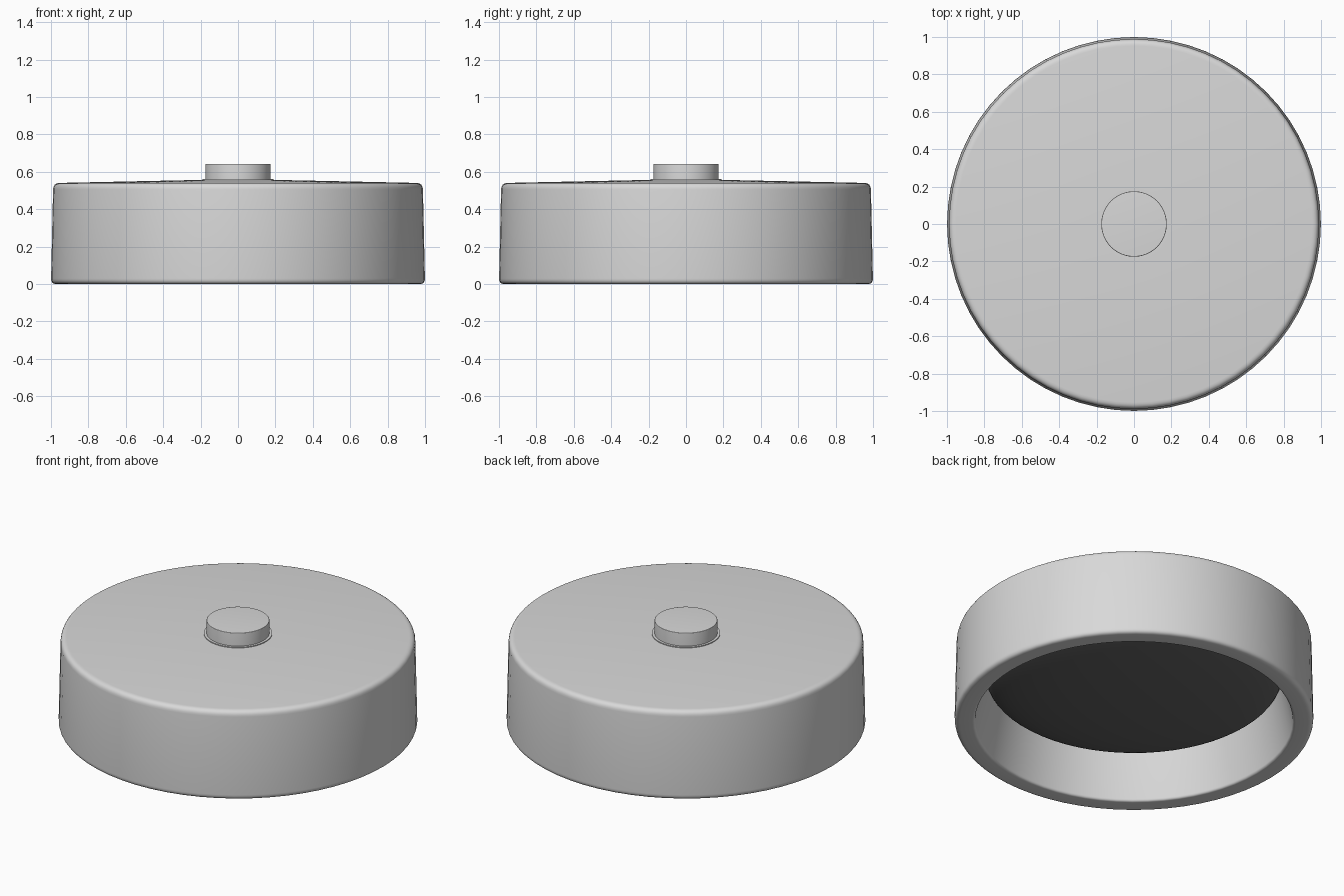
import bpy
import bmesh
import math
from mathutils import Vector

SEGMENTS = 64

cube = bpy.data.objects.get("Cube")
if cube:
    bpy.data.objects.remove(cube, do_unlink=True)


def make_material(name, value):
    mat = bpy.data.materials.new(name)
    mat.use_nodes = True
    colour = (value, value, value, 1)
    mat.diffuse_color = colour
    mat.node_tree.nodes["Principled BSDF"].inputs["Base Color"].default_value = colour
    return mat


def rounded(points, steps=6):
    """Round each profile corner (r, z, size) with a short curve."""
    out = []
    for i, (r, z, size) in enumerate(points):
        p = Vector((r, z))
        if size == 0:
            out.append(p)
            continue
        before = Vector(points[i - 1][:2])
        after = Vector(points[i + 1][:2])
        a = p + (before - p).normalized() * size
        b = p + (after - p).normalized() * size
        for k in range(steps + 1):
            t = k / steps
            out.append(a * (1 - t) ** 2 + p * 2 * t * (1 - t) + b * t * t)
    return out


def lathe(name, points, mat):
    """Spin a profile, listed from bottom to top outside, around z."""
    bm = bmesh.new()
    verts = [bm.verts.new((p.x, 0, p.y)) for p in rounded(points)]
    edges = [bm.edges.new(pair) for pair in zip(verts, verts[1:])]
    bmesh.ops.spin(bm, geom=verts + edges, axis=(0, 0, 1), cent=(0, 0, 0),
                   angle=math.tau, steps=SEGMENTS, use_duplicate=False)
    bmesh.ops.remove_doubles(bm, verts=bm.verts[:], dist=0.0001)
    bmesh.ops.recalc_face_normals(bm, faces=bm.faces[:])
    mesh = bpy.data.meshes.new(name)
    bm.to_mesh(mesh)
    bm.free()
    mesh.materials.append(mat)
    obj = bpy.data.objects.new(name, mesh)
    bpy.context.collection.objects.link(obj)
    bpy.ops.object.select_all(action="DESELECT")
    obj.select_set(True)
    bpy.context.view_layer.objects.active = obj
    bpy.ops.object.shade_smooth_by_angle(angle=math.radians(30))


grey = make_material("light grey", 0.69)
dark = make_material("dark grey", 0.125)

# Hollow drum: inner ceiling, tapered inner wall, rim, outer wall, sloped top
lathe("drum_body", [
    (0, 0.3, 0), (0.826, 0.3, 0), (0.887, 0, 0.015), (1.0, 0, 0.03),
    (0.988, 0.54, 0.035), (0.19, 0.557, 0), (0, 0.557, 0)], grey)

# Central knob standing on a thin collar
lathe("top_knob", [
    (0, 0.55, 0), (0.19, 0.55, 0), (0.19, 0.562, 0), (0.175, 0.562, 0),
    (0.175, 0.642, 0.004), (0, 0.642, 0)], grey)

# Dark shallow dome bulging down inside the recess
quarter = [math.radians(a) for a in range(0, 91, 5)]
lathe("recess_dome", [
    (0.822 * math.sin(a), 0.297 - 0.15 * math.cos(a), 0) for a in quarter], dark)
